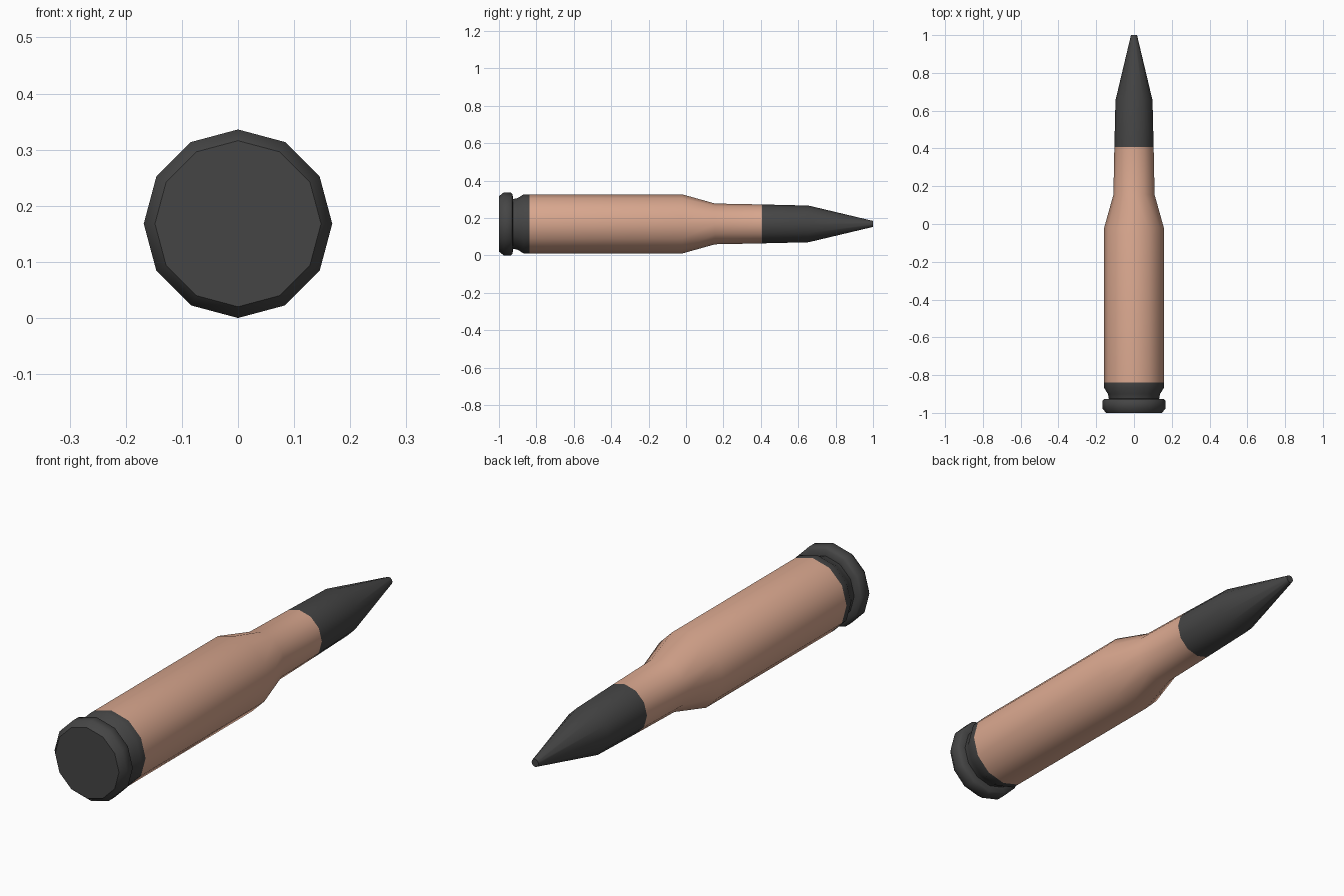
import bpy, bmesh, math

if "Cube" in bpy.data.objects:
    bpy.data.objects.remove(bpy.data.objects["Cube"])

SIDES = 12
AXIS_Z = 0.168


def material(name, rgb):
    m = bpy.data.materials.new(name)
    m.diffuse_color = (*rgb, 1)
    m.use_nodes = True
    m.node_tree.nodes["Principled BSDF"].inputs["Base Color"].default_value = m.diffuse_color
    return m


dark = material("dark steel", (0.06, 0.06, 0.06))
copper = material("copper", (0.70, 0.39, 0.275))


def lathe(name, profile, mat, cap_start=False, cap_end=False):
    """Spin (y, radius) points around the long axis."""
    bm = bmesh.new()
    rings = []
    for y, r in profile:
        rings.append([bm.verts.new((r * math.cos(2 * math.pi * i / SIDES), y,
                                    AXIS_Z + r * math.sin(2 * math.pi * i / SIDES)))
                      for i in range(SIDES)])
    for a, b in zip(rings, rings[1:]):
        for i in range(SIDES):
            j = (i + 1) % SIDES
            bm.faces.new((a[i], b[i], b[j], a[j]))
    if cap_start:
        bm.faces.new(rings[0])
    if cap_end:
        bm.faces.new(rings[-1][::-1])
    bmesh.ops.recalc_face_normals(bm, faces=bm.faces)
    # open tubes: make sure the normals point outward
    f = bm.faces[0]
    c = f.calc_center_median()
    if f.normal.x * c.x + f.normal.z * (c.z - AXIS_Z) < 0:
        bmesh.ops.reverse_faces(bm, faces=bm.faces)
    me = bpy.data.meshes.new(name)
    bm.to_mesh(me)
    bm.free()
    me.materials.append(mat)
    ob = bpy.data.objects.new(name, me)
    bpy.context.collection.objects.link(ob)
    bpy.ops.object.select_all(action='DESELECT')
    ob.select_set(True)
    bpy.context.view_layer.objects.active = ob
    bpy.ops.object.shade_smooth_by_angle(angle=math.radians(50))
    return ob


# rim, extractor groove and dark band
lathe("case_head", [(-1.0, 0.148), (-0.975, 0.168), (-0.937, 0.168), (-0.927, 0.158),
                    (-0.925, 0.133), (-0.90, 0.138), (-0.868, 0.158), (-0.838, 0.158)],
      dark, cap_start=True)
# copper body, shoulder and neck
lathe("case_body", [(-0.838, 0.158), (-0.02, 0.158), (0.155, 0.109), (0.407, 0.104)], copper)
# dark projectile
lathe("tip", [(0.407, 0.104), (0.655, 0.098), (1.0, 0.016)], dark, cap_end=True)
